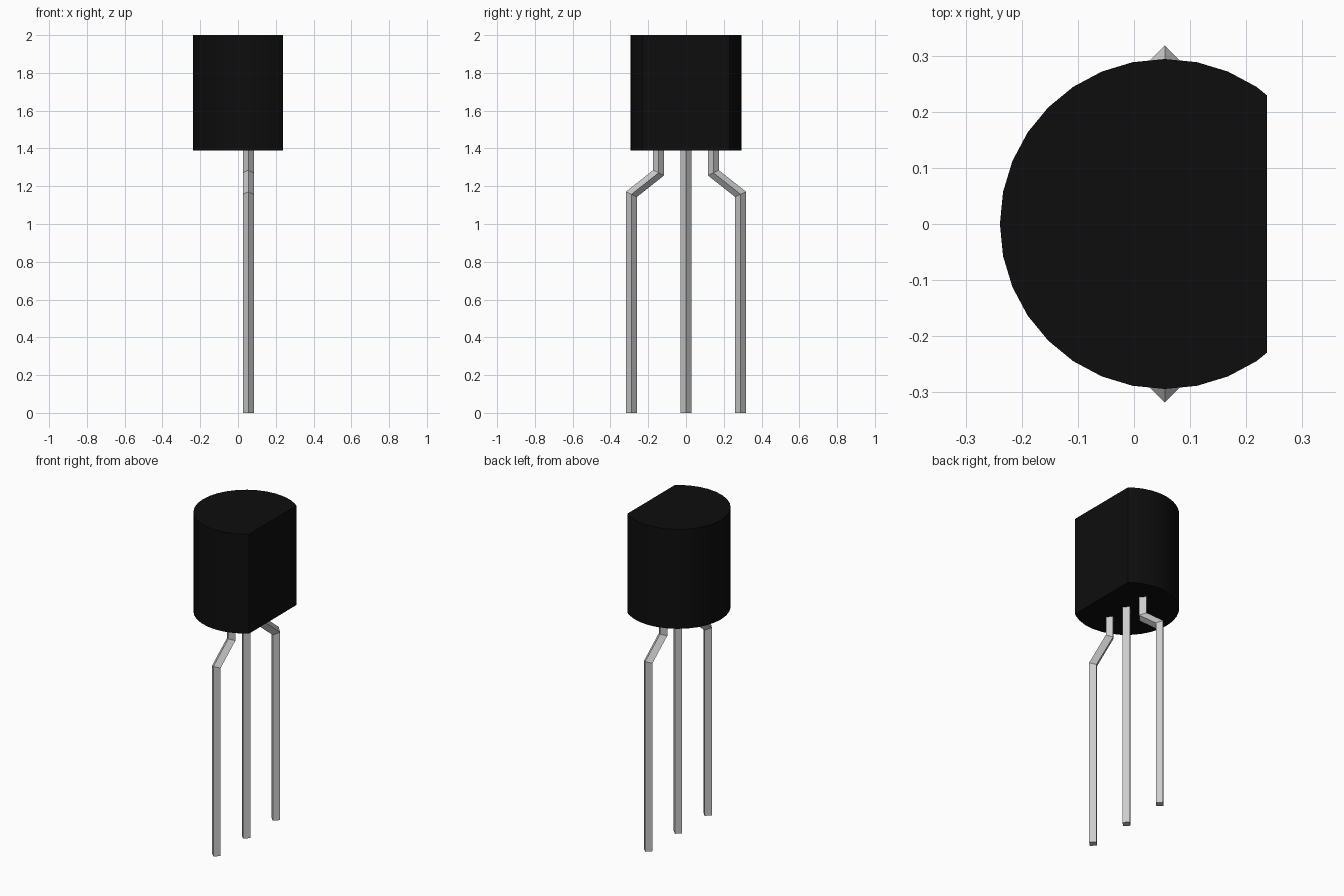
import bpy, bmesh, math

if "Cube" in bpy.data.objects:
    bpy.data.objects.remove(bpy.data.objects["Cube"])

CX = 0.055          # axis shared by the case and the legs
R = 0.294           # case radius
FLAT = 0.237        # x of the flat face
Z0, Z1 = 1.388, 2.0


def make_object(name, bm):
    bmesh.ops.recalc_face_normals(bm, faces=bm.faces)
    me = bpy.data.meshes.new(name)
    bm.to_mesh(me)
    bm.free()
    ob = bpy.data.objects.new(name, me)
    bpy.context.collection.objects.link(ob)
    return ob


# Case: 32-sided cylinder cut by a flat face
bm = bmesh.new()
bmesh.ops.create_cone(bm, cap_ends=True, segments=32, radius1=R, radius2=R, depth=Z1 - Z0)
bmesh.ops.translate(bm, verts=bm.verts, vec=(CX, 0, (Z0 + Z1) / 2))
bmesh.ops.bisect_plane(bm, geom=bm.verts[:] + bm.edges[:] + bm.faces[:],
                       plane_co=(FLAT, 0, 0), plane_no=(1, 0, 0), clear_outer=True)
bmesh.ops.holes_fill(bm, edges=[e for e in bm.edges if e.is_boundary])
case = make_object("case", bm)
black = bpy.data.materials.new("black_plastic")
black.diffuse_color = (0.004, 0.004, 0.004, 1)
black.use_nodes = True
black.node_tree.nodes["Principled BSDF"].inputs["Base Color"].default_value = black.diffuse_color
case.data.materials.append(black)
bpy.context.view_layer.objects.active = case
case.select_set(True)
bpy.ops.object.shade_smooth_by_angle(angle=math.radians(30))


# Legs: diamond section swept along a path of (y, z, mitre slope)
def leg(name, path, side=1, half=0.029):
    bm = bmesh.new()
    rings = []
    for y, z, slope in path:
        ring = []
        for dx, dy in ((half, 0), (0, half), (-half, 0), (0, -half)):
            ring.append(bm.verts.new((CX + dx, side * (y + dy), z + slope * dy)))
        rings.append(ring)
    for a, b in zip(rings, rings[1:]):
        for i in range(4):
            j = (i + 1) % 4
            bm.faces.new((a[i], a[j], b[j], b[i]))
    bm.faces.new(rings[0])
    bm.faces.new(rings[-1])
    return make_object(name, bm)


bent = [(0.289, 0, 0), (0.289, 1.157, 0.48), (0.145, 1.271, 0.48), (0.145, 1.40, 0)]
leg("middle_leg", [(0, 0, 0), (0, 1.40, 0)])
leg("back_leg", bent, 1)
leg("front_leg", bent, -1)
